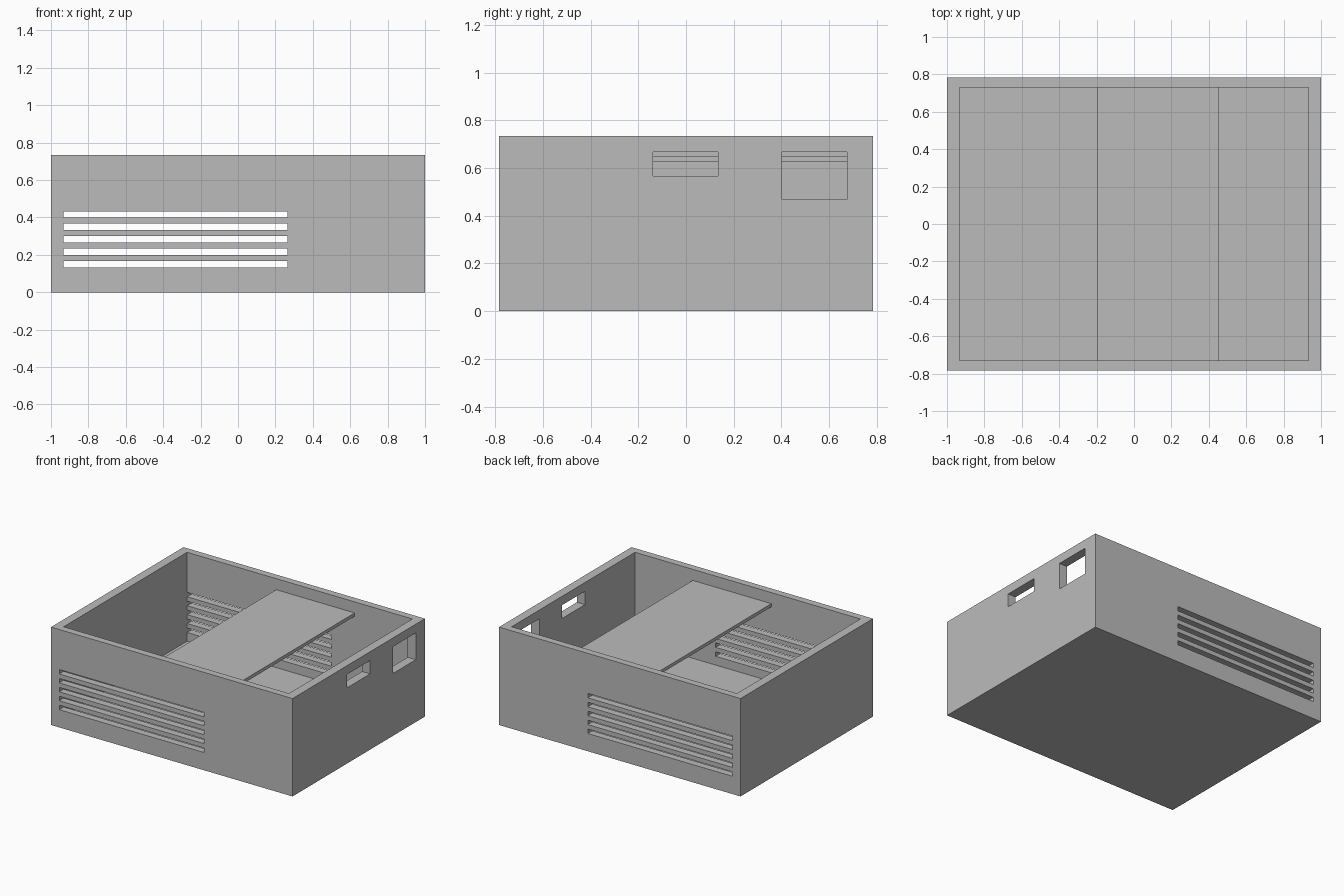
import bpy
from mathutils import Vector

if "Cube" in bpy.data.objects:
    bpy.data.objects.remove(bpy.data.objects["Cube"])

grey = bpy.data.materials.new("plain grey")
grey.diffuse_color = (0.5, 0.5, 0.5, 1)
grey.use_nodes = True
grey.node_tree.nodes["Principled BSDF"].inputs["Base Color"].default_value = grey.diffuse_color


def box(name, lo, hi):
    """Flat-faced box between two opposite corners."""
    lo, hi = Vector(lo), Vector(hi)
    bpy.ops.mesh.primitive_cube_add(size=1, location=(lo + hi) / 2)
    ob = bpy.context.object
    ob.name = name
    ob.scale = hi - lo
    bpy.ops.object.transform_apply(location=False, rotation=False, scale=True)
    ob.data.materials.append(grey)
    return ob


def cut(target, lo, hi):
    """Remove a box-shaped opening from the target."""
    cutter = box("cutter", lo, hi)
    cutter.hide_render = True
    mod = target.modifiers.new("opening", 'BOOLEAN')
    mod.operation = 'DIFFERENCE'
    mod.solver = 'EXACT'
    mod.object = cutter
    bpy.context.view_layer.objects.active = target
    bpy.ops.object.modifier_apply(modifier=mod.name)
    bpy.data.objects.remove(cutter)


W, D, H = 1.0, 0.783, 0.733        # half width, half depth, height
IX, IY, FLOOR = 0.933, 0.73, 0.067  # inner half sizes and floor top

# Open-topped case
case = box("case", (-W, -D, 0), (W, D, H))
cut(case, (-IX, -IY, FLOOR), (IX, IY, H + 0.2))

# Ventilation slots through the front and back walls
for i in range(5):
    z = 0.133 + i * 0.0667
    cut(case, (-0.933 + 0.001, -D - 0.1, z), (0.265, D + 0.1, z + 0.0333))

# Small and large ports in the right wall
cut(case, (0.8, -0.138, 0.567), (1.1, 0.135, 0.667))
cut(case, (0.8, 0.403, 0.467), (1.1, 0.675, 0.667))

# Shelf bridging front and back walls
box("shelf", (-0.195, -IY, 0.625), (0.455, IY, 0.65))
